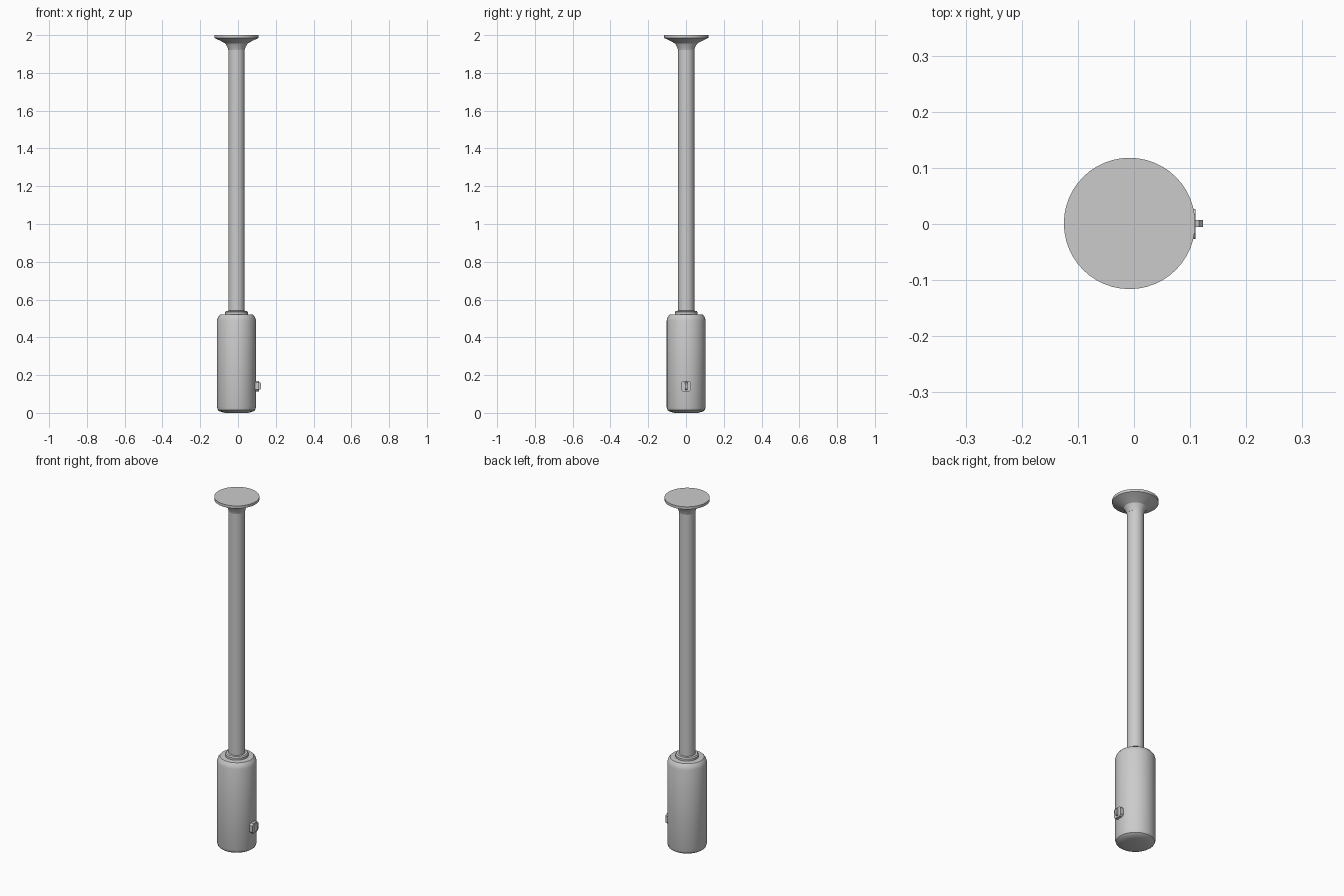
import bpy, bmesh, math

if "Cube" in bpy.data.objects:
    bpy.data.objects.remove(bpy.data.objects["Cube"])

CX, CY = -0.008, 0.001
grey = bpy.data.materials.new("plain grey")
grey.diffuse_color = (0.6, 0.6, 0.6, 1)
grey.use_nodes = True
grey.node_tree.nodes["Principled BSDF"].inputs["Base Color"].default_value = grey.diffuse_color


def finish(name, bm, smooth=True):
    bmesh.ops.recalc_face_normals(bm, faces=bm.faces)
    me = bpy.data.meshes.new(name)
    bm.to_mesh(me)
    bm.free()
    ob = bpy.data.objects.new(name, me)
    bpy.context.collection.objects.link(ob)
    me.materials.append(grey)
    if smooth:
        bpy.ops.object.select_all(action='DESELECT')
        ob.select_set(True)
        bpy.context.view_layer.objects.active = ob
        bpy.ops.object.shade_smooth_by_angle(angle=math.radians(30))
    return ob


def lathe(name, profile, sides=32):
    """Capped solid of revolution from (radius, z) points."""
    bm = bmesh.new()
    rings = [[bm.verts.new((CX + r * math.cos(2 * math.pi * i / sides),
                            CY + r * math.sin(2 * math.pi * i / sides), z))
              for i in range(sides)] for r, z in profile]
    for a, b in zip(rings, rings[1:]):
        for i in range(sides):
            j = (i + 1) % sides
            bm.faces.new((a[i], a[j], b[j], b[i]))
    bm.faces.new(rings[0][::-1])
    bm.faces.new(rings[-1])
    return finish(name, bm)


def side_prism(name, outline, x0, x1):
    """Outline in (y, z), extruded along x."""
    bm = bmesh.new()
    a = [bm.verts.new((x0, y, z)) for y, z in outline]
    b = [bm.verts.new((x1, y, z)) for y, z in outline]
    n = len(outline)
    bm.faces.new(a)
    bm.faces.new(b)
    for i in range(n):
        j = (i + 1) % n
        bm.faces.new((a[i], a[j], b[j], b[i]))
    return finish(name, bm, False)


# Main cylinder with bevelled ends
lathe("body", [(0.062, 0.0), (0.09, 0.008), (0.098, 0.014), (0.103, 0.03),
               (0.103, 0.49), (0.098, 0.507), (0.088, 0.52), (0.058, 0.522)])
# Collar where the pole enters the body
lathe("collar", [(0.06, 0.515), (0.06, 0.533), (0.055, 0.54), (0.043, 0.541)])
# Long pole
lathe("pole", [(0.043, 0.52), (0.043, 1.94)])
# Flared mounting disc at the top
lathe("top_flange", [(0.043, 1.92), (0.047, 1.935), (0.058, 1.955),
                     (0.085, 1.97), (0.117, 1.985), (0.117, 2.0)], 48)

# Switch plate with cut corners, and its lever
c, h, w, k = 0.142, 0.028, 0.027, 0.01
side_prism("switch_plate", [(-w + k, c - h), (w - k, c - h), (w, c - h + k), (w, c + h - k),
                            (w - k, c + h), (-w + k, c + h), (-w, c + h - k), (-w, c - h + k)],
           0.085, 0.11)
bm = bmesh.new()
side = [(0.10, c - 0.022), (0.118, c - 0.018), (0.123, c - 0.008),
        (0.123, c + 0.012), (0.116, c + 0.02), (0.10, c + 0.022)]
a = [bm.verts.new((x, -0.005, z)) for x, z in side]
b = [bm.verts.new((x, 0.007, z)) for x, z in side]
bm.faces.new(a)
bm.faces.new(b)
for i in range(6):
    j = (i + 1) % 6
    bm.faces.new((a[i], a[j], b[j], b[i]))
finish("switch_lever", bm, False)
